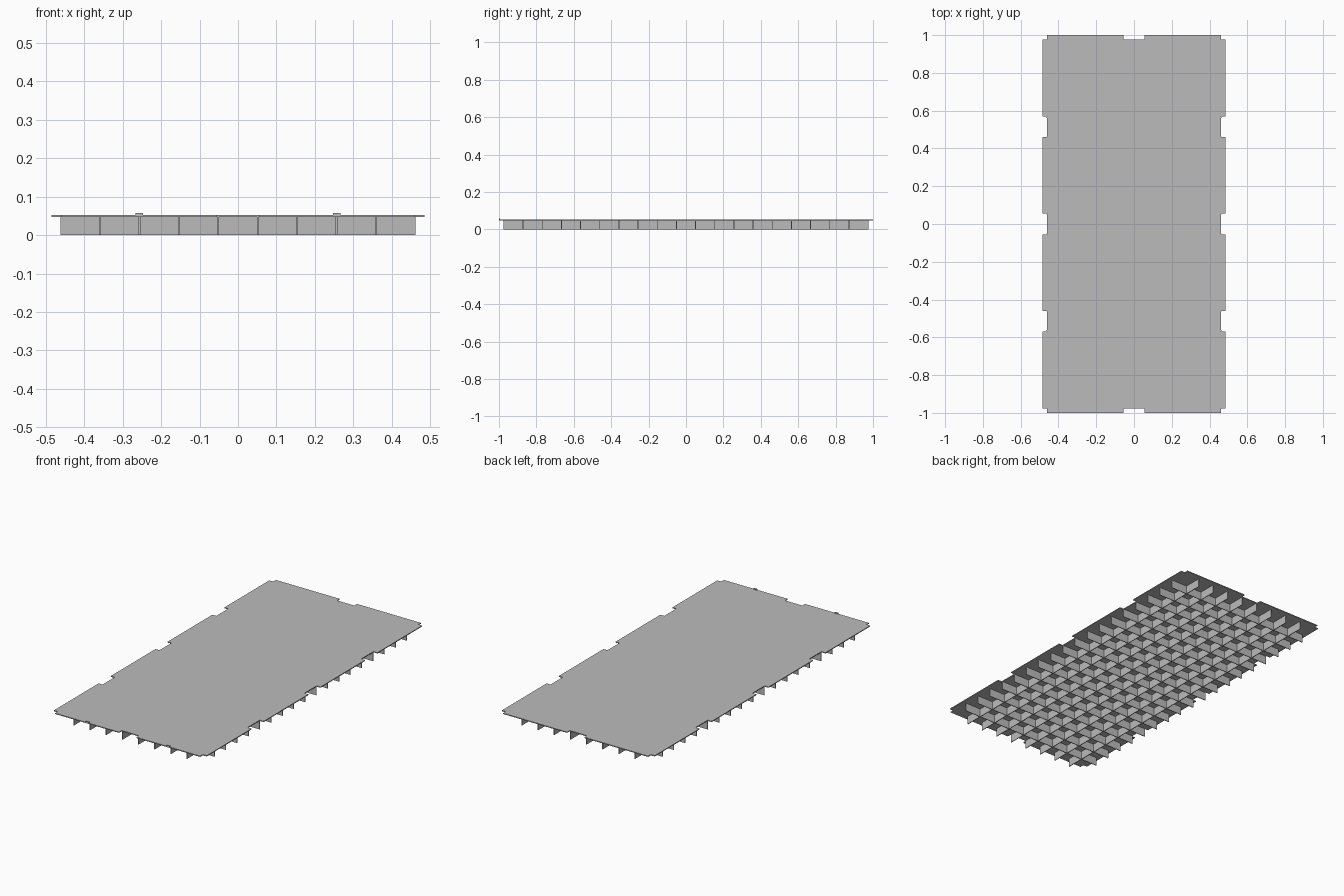
import bpy
import bmesh
from mathutils import Matrix

if "Cube" in bpy.data.objects:
    bpy.data.objects.remove(bpy.data.objects["Cube"])

grey = bpy.data.materials.new("concrete grey")
grey.diffuse_color = (0.5, 0.5, 0.5, 1)
grey.use_nodes = True
grey.node_tree.nodes["Principled BSDF"].inputs["Base Color"].default_value = grey.diffuse_color

RIB_TOP, PLATE_TOP = 0.047, 0.052
PITCH, RIB_THICK = 0.1025, 0.004
HALF_X, HALF_Y = 0.462, 0.976


def finish(bm, name):
    bmesh.ops.recalc_face_normals(bm, faces=bm.faces)
    mesh = bpy.data.meshes.new(name)
    bm.to_mesh(mesh)
    bm.free()
    mesh.materials.append(grey)
    obj = bpy.data.objects.new(name, mesh)
    bpy.context.collection.objects.link(obj)
    return obj


def boxes(name, items):
    """Joined boxes, each given as (centre, size)."""
    bm = bmesh.new()
    for centre, size in items:
        bmesh.ops.create_cube(bm, size=1, matrix=Matrix.Translation(centre) @ Matrix.Diagonal((*size, 1)))
    return finish(bm, name)


# Thin deck with notched edges and corners: one quadrant mirrored round
q = [(0.46, 0.055), (0.485, 0.055), (0.485, 0.46), (0.46, 0.46), (0.46, 0.57), (0.485, 0.57),
     (0.485, 0.976), (0.46, 0.976), (0.46, 1), (0.055, 1), (0.055, 0.976)]
outline = (q + [(-x, y) for x, y in reversed(q)]
           + [(-x, -y) for x, y in q] + [(x, -y) for x, y in reversed(q)])
bm = bmesh.new()
face = bm.faces.new([bm.verts.new((x, y, RIB_TOP)) for x, y in outline])
ext = bmesh.ops.extrude_face_region(bm, geom=[face], use_keep_orig=True)
bmesh.ops.translate(bm, vec=(0, 0, PLATE_TOP - RIB_TOP),
                    verts=[e for e in ext["geom"] if isinstance(e, bmesh.types.BMVert)])
finish(bm, "deck_plate")

# Crossing ribs under the deck
mid = RIB_TOP / 2
boxes("long_ribs", [(((i - 3.5) * PITCH, 0, mid), (RIB_THICK, 2 * HALF_Y, RIB_TOP)) for i in range(8)])
boxes("cross_ribs", [((0, (i - 8.5) * PITCH, mid), (2 * HALF_X, RIB_THICK, RIB_TOP)) for i in range(18)])

# Two small raised tabs on the front edge
boxes("front_tabs", [((s * 0.257, -0.997, 0.0545), (0.02, 0.006, 0.007)) for s in (-1, 1)])
